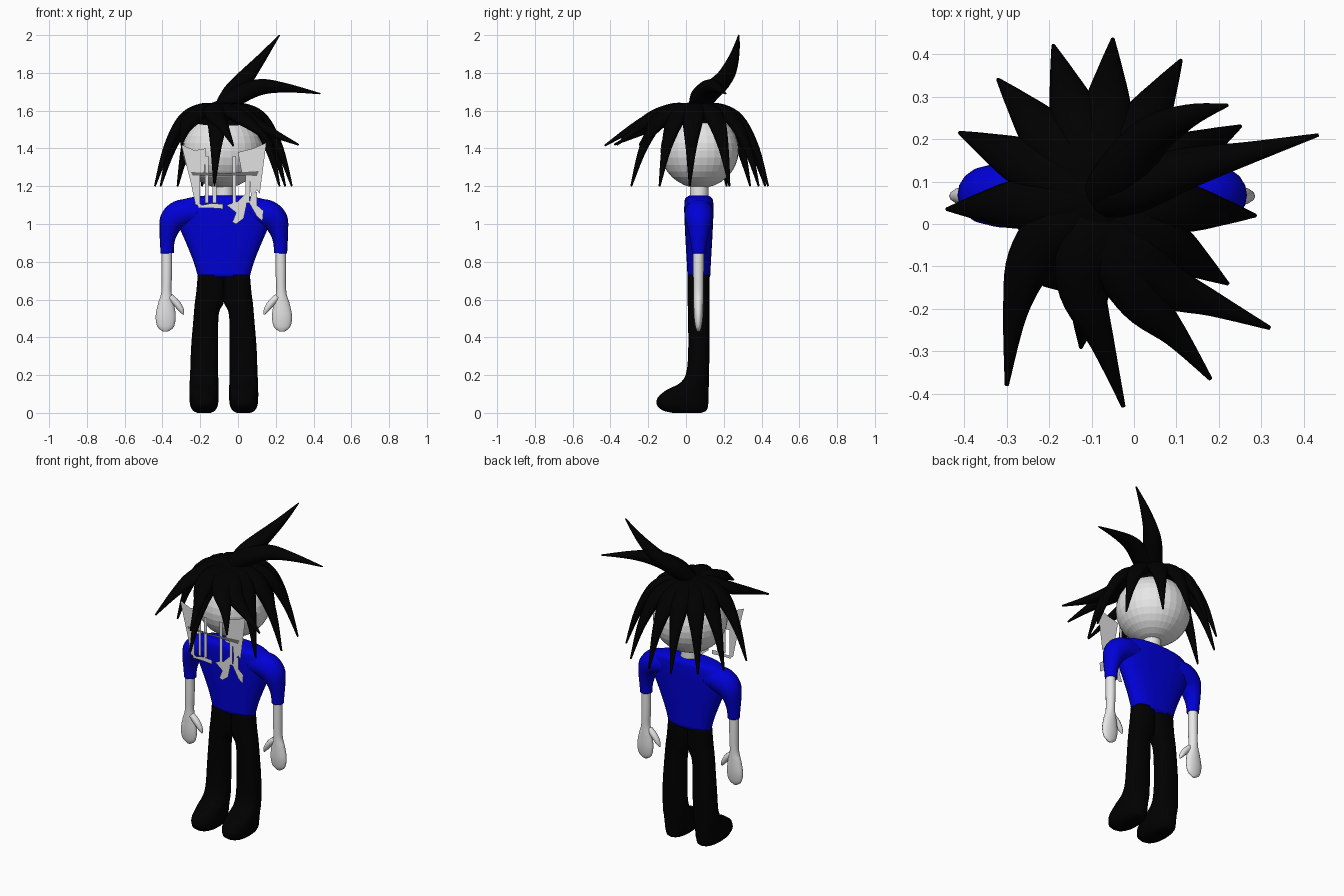
import bpy, bmesh, math
from mathutils import Vector

if "Cube" in bpy.data.objects:
    bpy.data.objects.remove(bpy.data.objects["Cube"])

MIDDLE = -0.075   # body centre line
CROWN = Vector((-0.08, 0.06, 1.615))
UP, BACK = Vector((0, 0, 1)), Vector((0, 1, 0))


def make_material(name, red, green, blue):
    material = bpy.data.materials.new(name)
    material.use_nodes = True
    colour = (red, green, blue, 1)
    material.diffuse_color = colour
    shader = next(n for n in material.node_tree.nodes if n.type == 'BSDF_PRINCIPLED')
    shader.inputs["Base Color"].default_value = colour
    return material


black = make_material("black", 0.0, 0.0, 0.0)
blue = make_material("shirt blue", 0.0, 0.0, 0.68)
skin = make_material("pale skin", 0.8, 0.8, 0.8)
paper = make_material("pale grey", 0.75, 0.75, 0.75)
grey = make_material("dark grey", 0.15, 0.15, 0.15)


def finish(name, bm, material, smooth=True):
    bmesh.ops.recalc_face_normals(bm, faces=bm.faces)
    mesh = bpy.data.meshes.new(name)
    bm.to_mesh(mesh)
    bm.free()
    mesh.materials.append(material)
    for polygon in mesh.polygons:
        polygon.use_smooth = smooth
    obj = bpy.data.objects.new(name, mesh)
    bpy.context.collection.objects.link(obj)


def spline(rows, steps):
    """Smooth interpolation through rows of any numbers."""
    padded = [rows[0]] + list(rows) + [rows[-1]]
    result = []
    for i in range(1, len(padded) - 2):
        for k in range(steps):
            t = k / steps
            result.append([
                b + t / 2 * (c - a + t * (2 * a - 5 * b + 4 * c - d + t * (3 * (b - c) + d - a)))
                for a, b, c, d in zip(*padded[i - 1:i + 3])])
    return result + [list(rows[-1])]


def sweep(name, rows, material, upright=None, sides=16, steps=5, boxy=1.0):
    """Rows hold x, y, z, half width, half depth. Without upright the rings stay level."""
    rows = spline(rows, steps)
    centres = [Vector(row[:3]) for row in rows]
    bm = bmesh.new()
    rings = []
    for i, row in enumerate(rows):
        side, normal = Vector((1, 0, 0)), BACK
        if upright:
            along = centres[min(i + 1, len(rows) - 1)] - centres[max(i - 1, 0)]
            side = along.cross(upright).normalized()
            normal = side.cross(along).normalized()
        ring = []
        for k in range(sides):
            angle = math.tau * k / sides
            c, s = math.cos(angle), math.sin(angle)
            c = math.copysign(abs(c) ** boxy, c)
            s = math.copysign(abs(s) ** boxy, s)
            ring.append(bm.verts.new(centres[i] + side * c * max(row[3], 0.001)
                                     + normal * s * max(row[4], 0.001)))
        rings.append(ring)
    for low, high in zip(rings, rings[1:]):
        for k in range(sides):
            n = (k + 1) % sides
            bm.faces.new((low[k], low[n], high[n], high[k]))
    bm.faces.new(rings[0])
    bm.faces.new(rings[-1])
    finish(name, bm, material)


def ball(name, centre, scale, material, smooth):
    bm = bmesh.new()
    bmesh.ops.create_uvsphere(bm, u_segments=32, v_segments=16, radius=1)
    for v in bm.verts:
        v.co = Vector(centre) + Vector(a * b for a, b in zip(v.co, scale))
    finish(name, bm, material, smooth)


def plate(name, outline, material, front=-0.14):
    """Flat upright sheet from x, z points."""
    bm = bmesh.new()
    bm.faces.new([bm.verts.new((x, front, z)) for x, z in outline])
    finish(name, bm, material, False)


# Head and neck
ball("head", (-0.08, 0.072, 1.39), (0.213, 0.207, 0.2), skin, False)
sweep("neck", [(MIDDLE, 0.07, 1.1, 0.055, 0.05), (MIDDLE, 0.07, 1.22, 0.05, 0.05)], skin)

# Shirt body
torso = [(0.72, 0.137, 0.06), (0.8, 0.16, 0.064), (0.9, 0.2, 0.07), (0.98, 0.235, 0.074),
         (1.05, 0.26, 0.077), (1.1, 0.25, 0.077), (1.135, 0.2, 0.072), (1.15, 0.1, 0.05)]
sweep("shirt_body", [(MIDDLE, 0.068, z, w, d) for z, w, d in torso],
      blue, sides=24, steps=3, boxy=0.8)

for label, s in (("left", 1), ("right", -1)):
    # Sleeve
    sleeve = [(0.14, 1.06, 0.065, 0.07), (0.22, 1.055, 0.075, 0.077), (0.27, 1.02, 0.07, 0.07),
              (0.292, 0.96, 0.05, 0.055), (0.3, 0.9, 0.038, 0.042), (0.3, 0.845, 0.035, 0.035)]
    sweep(label + "_sleeve", [(MIDDLE + s * x, 0.068, z, a, b) for x, z, a, b in sleeve],
          blue, BACK)
    # Arm and hand
    arm = [(0.9, 0.302, 0.028, 0.028), (0.75, 0.302, 0.028, 0.028), (0.64, 0.304, 0.027, 0.026),
           (0.58, 0.306, 0.042, 0.026), (0.51, 0.308, 0.053, 0.024), (0.455, 0.308, 0.043, 0.016),
           (0.43, 0.308, 0.012, 0.006)]
    sweep(label + "_arm", [(MIDDLE + s * x, 0.066, z, w, d) for z, x, w, d in arm], skin)
    thumb = [(0.285, 0.615, 0.018), (0.25, 0.58, 0.019), (0.225, 0.545, 0.014), (0.213, 0.52, 0.003)]
    sweep(label + "_thumb", [(MIDDLE + s * x, 0.06, z, r, r) for x, z, r in thumb],
          skin, BACK, sides=10)
    # Trouser leg running into the foot: z, x, half width, front y, back y
    leg = [(0.73, 0.066, 0.072, 0.008, 0.125), (0.64, 0.07, 0.076, 0.008, 0.125),
           (0.58, 0.078, 0.076, 0.009, 0.125), (0.52, 0.093, 0.066, 0.01, 0.125),
           (0.35, 0.102, 0.071, 0.012, 0.125), (0.22, 0.104, 0.074, 0.003, 0.122),
           (0.16, 0.105, 0.076, -0.03, 0.121), (0.12, 0.105, 0.077, -0.105, 0.12),
           (0.08, 0.105, 0.077, -0.15, 0.119), (0.04, 0.105, 0.073, -0.153, 0.117),
           (0.012, 0.105, 0.058, -0.12, 0.108), (0.0, 0.105, 0.035, -0.07, 0.08)]
    sweep(label + "_leg", [(MIDDLE + s * x, (f + b) / 2, z, w, (b - f) / 2)
                           for z, x, w, f, b in leg], black, boxy=0.85)

# Hair cap and the ring of drooping locks
ball("hair_cap", (-0.08, 0.066, 1.48), (0.155, 0.155, 0.175), black, True)
widths = ((0.05, 0.02), (0.062, 0.036), (0.056, 0.034), (0.029, 0.022), (0.005, 0.005))
droop = ((0, 1.615), (0.3, 1.605), (0.58, 1.55), (0.82, 1.4), (1, 1.2))
tips = [(-0.05, 0.435), (0.11, 0.385), (0.25, 0.23), (0.285, 0.02), (0.22, -0.14),
        (-0.125, -0.29), (-0.44, 0.035), (-0.41, 0.215), (-0.32, 0.34), (-0.19, 0.42)]
for number, (x, y) in enumerate(tips):
    rows = [(CROWN.x + (x - CROWN.x) * f, CROWN.y + (y - CROWN.y) * f, z, *w)
            for (f, z), w in zip(droop, widths)]
    sweep(f"hair_lock_{number}", rows, black, UP, sides=10)

# Swept fringe locks
fringe = {
    "fringe_side": [(0.0, -0.06, 1.6), (0.07, -0.14, 1.55), (0.19, -0.19, 1.48), (0.32, -0.245, 1.42)],
    "fringe_left": [(-0.04, -0.08, 1.6), (0.02, -0.18, 1.56), (0.1, -0.265, 1.5), (0.18, -0.365, 1.42)],
    "fringe_middle": [(-0.12, -0.06, 1.605), (-0.12, -0.16, 1.57), (-0.075, -0.28, 1.51), (-0.025, -0.43, 1.415)],
    "fringe_right": [(-0.18, 0.0, 1.6), (-0.245, -0.09, 1.555), (-0.28, -0.21, 1.5), (-0.3, -0.38, 1.42)],
}
for name, path in fringe.items():
    sweep(name, [(*p, *w) for p, w in zip([CROWN] + path, widths)], black, UP, sides=12)

# Two raised tufts
tufts = {
    "tuft_upright": [(-0.03, 0.12, 1.69), (0.04, 0.205, 1.775), (0.13, 0.255, 1.885), (0.22, 0.28, 2.0)],
    "tuft_side": [(0.0, 0.085, 1.68), (0.12, 0.13, 1.725), (0.26, 0.165, 1.72), (0.435, 0.21, 1.69)],
}
girths = (0.05, 0.06, 0.05, 0.028, 0.004)
for name, path in tufts.items():
    sweep(name, [(*p, g, g * 0.85) for p, g in zip([CROWN] + path, girths)], black, UP, sides=12)

# Flat face card: side panels, dripping strips and a dark bar
plate("card_right_panel", [(-0.3, 1.42), (-0.23, 1.39), (-0.17, 1.4), (-0.18, 1.26),
                           (-0.2, 1.26), (-0.2, 1.1), (-0.225, 1.1), (-0.25, 1.22)], paper)
plate("card_left_panel", [(0.15, 1.43), (0.08, 1.4), (0.0, 1.38), (0.02, 1.27), (0.06, 1.25),
                          (0.07, 1.14), (0.1, 1.18), (0.115, 1.16)], paper)
plate("card_lower_strip", [(-0.22, 1.12), (-0.19, 1.1), (-0.14, 1.11), (-0.08, 1.105),
                           (-0.08, 1.08), (-0.15, 1.085), (-0.21, 1.085)], paper)
plate("card_long_drip", [(-0.06, 1.1), (0.0, 1.12), (0.04, 1.16), (0.045, 1.1), (0.03, 1.03),
                         (-0.01, 1.0), (-0.03, 1.01), (-0.01, 1.06)], paper)
plate("card_side_drip", [(0.07, 1.16), (0.1, 1.17), (0.1, 1.1), (0.135, 1.07),
                         (0.13, 1.015), (0.1, 1.04), (0.06, 1.11)], paper)
for number, x in enumerate((-0.165, -0.125, -0.02, 0.05)):
    plate(f"card_strip_{number}", [(x - 0.01, 1.36), (x + 0.01, 1.36), (x + 0.01, 1.11),
                                   (x - 0.01, 1.11)], paper)
plate("card_dark_bar", [(-0.25, 1.275), (-0.08, 1.268), (0.11, 1.28), (0.1, 1.255),
                        (-0.08, 1.258), (-0.24, 1.258)], grey, -0.143)
